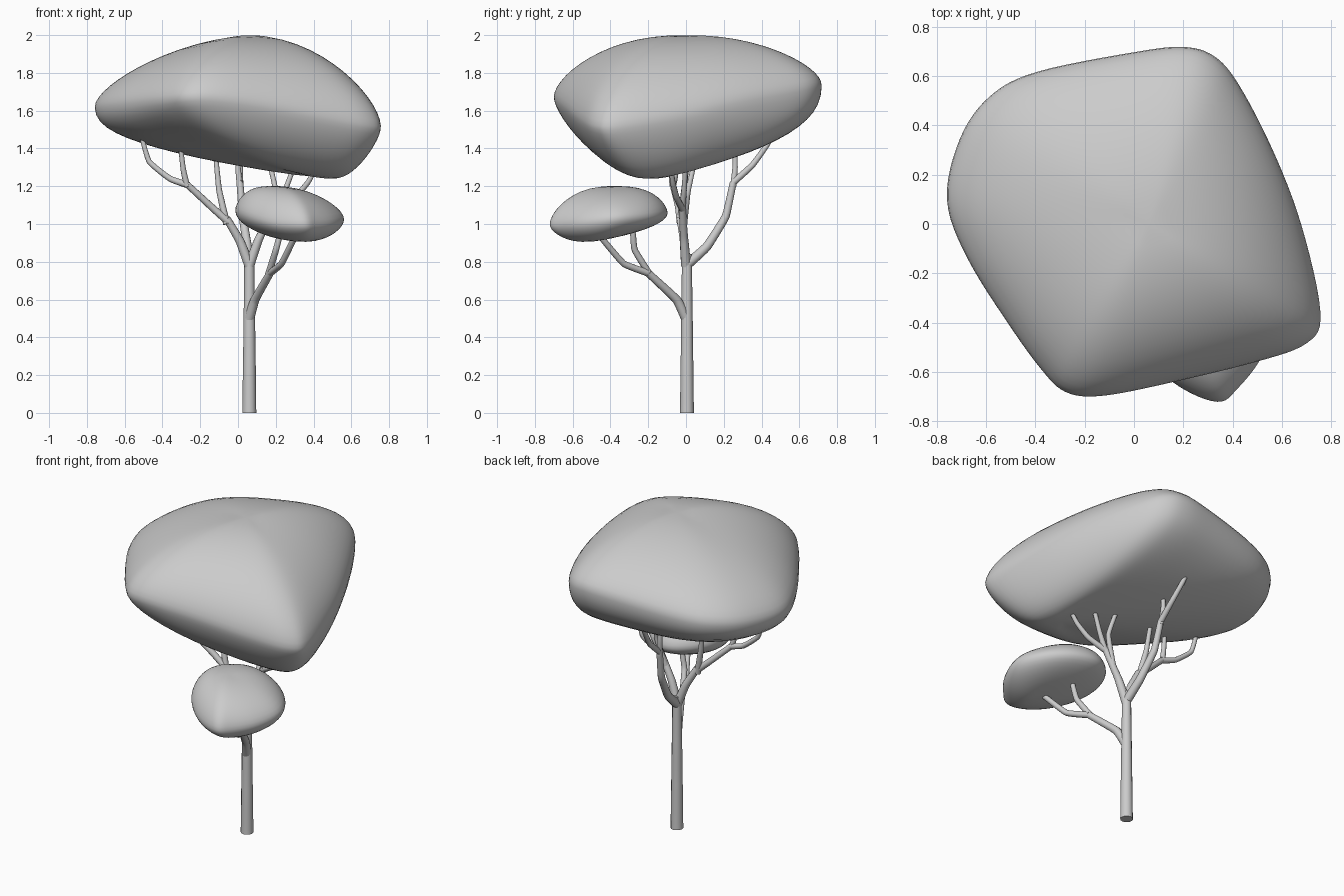
import bpy
from mathutils import Vector


def spline(pts, i, t):
    """Closed Catmull-Rom interpolation of equal-length tuples."""
    n = len(pts)
    a, b, c, d = (pts[(i + k) % n] for k in (-1, 0, 1, 2))
    return [0.5 * (2*q + (r - p)*t + (2*p - 5*q + 4*r - s)*t*t + (3*q - p - 3*r + s)*t**3)
            for p, q, r, s in zip(a, b, c, d)]


def blur(loop, w):
    """Moving average around a closed loop."""
    n = len(loop)
    return [[sum(loop[(i + k) % n][c] for k in range(-w, w + 1)) / (2 * w + 1)
             for c in range(6)] for i in range(n)]


def canopy(name, rim, top, bottom, steps=6, rings=14):
    """Rounded crown: rim rows are x, y, z, top fullness, bottom fullness, bottom roundness."""
    loop = [spline(rim, i, k / steps) for i in range(len(rim)) for k in range(steps)]
    n = len(loop)
    soft = blur(blur(loop, n // 18), n // 18)   # inner rings lose their corners
    verts, faces = [top], []
    svals = [1 - (1 - k / rings) ** 2 for k in range(1, rings + 1)]

    def ring(s):
        w = s ** 4
        return [[a + (b - a) * w for a, b in zip(p, q)] for p, q in zip(soft, loop)]

    for s in svals:
        for x, y, z, a, p, q in ring(s):
            verts.append((top[0] + (x - top[0]) * s, top[1] + (y - top[1]) * s,
                          z + (top[2] - z) * max(0, 1 - s ** a) ** 0.6))
    for s in reversed(svals[:-1]):
        for x, y, z, a, p, q in ring(s):
            verts.append((bottom[0] + (x - bottom[0]) * s, bottom[1] + (y - bottom[1]) * s,
                          z + (bottom[2] - z) * max(0, 1 - s ** p) ** q))
    verts.append(bottom)
    count = 2 * rings - 1
    last = len(verts) - 1
    for j in range(n):
        k = (j + 1) % n
        faces.append((0, 1 + j, 1 + k))
        for r in range(count - 1):
            o = 1 + r * n
            faces.append((o + j, o + n + j, o + n + k, o + k))
        o = 1 + (count - 1) * n
        faces.append((o + j, last, o + k))
    me = bpy.data.meshes.new(name)
    me.from_pydata(verts, [], faces)
    me.polygons.foreach_set("use_smooth", [True] * len(me.polygons))
    ob = bpy.data.objects.new(name, me)
    bpy.context.collection.objects.link(ob)
    sm = ob.modifiers.new("soften", 'SMOOTH')
    sm.factor, sm.iterations = 0.5, 6


def limb(name, pts, r0, r1):
    """Tapered round tube with softly bent joints."""
    cu = bpy.data.curves.new(name, 'CURVE')
    cu.dimensions = '3D'
    cu.bevel_depth, cu.bevel_resolution, cu.use_fill_caps = 1.0, 4, True
    cu.resolution_u = 5
    sp = cu.splines.new('BEZIER')
    sp.bezier_points.add(len(pts) - 1)
    v = [Vector(p) for p in pts]
    for i, bp in enumerate(sp.bezier_points):
        a, b = v[max(i - 1, 0)], v[min(i + 1, len(v) - 1)]
        d = (b - a).normalized() * 0.02
        bp.handle_left_type = bp.handle_right_type = 'FREE'
        bp.co, bp.handle_left, bp.handle_right = v[i], v[i] - d, v[i] + d
        bp.radius = r0 + (r1 - r0) * i / (len(pts) - 1)
    ob = bpy.data.objects.new(name, cu)
    bpy.context.collection.objects.link(ob)


# main crown
canopy("main_canopy", [
    (-0.765, 0.10, 1.62, 1.5, 1.0, 0.40), (-0.71, 0.35, 1.63, 1.6, 1.0, 0.40),
    (-0.59, 0.52, 1.65, 1.7, 1.0, 0.40), (-0.40, 0.62, 1.67, 1.8, 1.0, 0.40),
    (0.0, 0.70, 1.72, 2.0, 1.0, 0.40), (0.20, 0.722, 1.74, 2.1, 1.0, 0.40),
    (0.325, 0.685, 1.73, 2.1, 1.1, 0.42), (0.425, 0.57, 1.70, 2.0, 1.3, 0.46),
    (0.565, 0.30, 1.65, 1.9, 1.5, 0.50),
    (0.68, 0.0, 1.58, 1.8, 2.2, 0.60), (0.76, -0.36, 1.52, 1.75, 3.0, 0.65),
    (0.705, -0.485, 1.52, 1.9, 2.7, 0.68), (0.50, -0.56, 1.56, 2.1, 2.2, 0.65),
    (0.15, -0.645, 1.63, 2.2, 1.8, 0.65), (-0.13, -0.70, 1.67, 2.3, 1.6, 0.65),
    (-0.28, -0.685, 1.67, 2.2, 1.4, 0.62), (-0.38, -0.59, 1.66, 2.0, 1.2, 0.56),
    (-0.51, -0.41, 1.65, 1.8, 1.0, 0.48),
    (-0.68, -0.14, 1.63, 1.6, 1.0, 0.42)], (0.07, 0.0, 2.003), (0.47, -0.17, 1.235))

# small crown on the low front branch
canopy("small_canopy", [
    (0.34, -0.725, 1.0, 2.2, 2.0, 0.5), (0.42, -0.67, 1.0, 2.2, 2.2, 0.5),
    (0.52, -0.54, 1.01, 1.9, 2.2, 0.5), (0.565, -0.37, 1.03, 1.8, 2.0, 0.5),
    (0.48, -0.21, 1.04, 2.2, 1.5, 0.5), (0.34, -0.115, 1.05, 3.0, 1.2, 0.5),
    (0.17, -0.10, 1.06, 3.3, 1.2, 0.5), (0.03, -0.21, 1.07, 3.5, 1.4, 0.5),
    (-0.018, -0.36, 1.07, 3.5, 1.6, 0.5), (0.04, -0.53, 1.05, 2.8, 1.7, 0.5),
    (0.18, -0.66, 1.01, 2.3, 1.8, 0.5)], (0.20, -0.40, 1.202), (0.34, -0.53, 0.903), 6, 10)

# trunk
limb("trunk", [(0.06, 0.005, 0), (0.06, 0.005, 0.28), (0.06, 0.005, 0.55), (0.06, 0.005, 0.84)], 0.037, 0.026)

# low front branch and its twigs
limb("front_branch", [(0.06, 0, 0.50), (0.09, -0.05, 0.60), (0.17, -0.20, 0.74)], 0.027, 0.020)
limb("front_twig_a", [(0.17, -0.20, 0.74), (0.23, -0.33, 0.79), (0.30, -0.45, 0.93), (0.32, -0.48, 0.98)], 0.019, 0.014)
limb("front_twig_b", [(0.16, -0.19, 0.73), (0.20, -0.27, 0.86), (0.22, -0.28, 0.94), (0.23, -0.29, 1.02)], 0.018, 0.014)

# left branch and its twigs
limb("left_branch", [(0.06, 0, 0.78), (0.01, -0.01, 0.91), (-0.06, -0.03, 1.03)], 0.027, 0.020)
limb("left_outer", [(-0.05, -0.03, 1.01), (-0.14, -0.04, 1.09), (-0.27, -0.07, 1.21)], 0.020, 0.017)
limb("left_twig_a", [(-0.26, -0.07, 1.205), (-0.36, -0.06, 1.24), (-0.47, -0.05, 1.33), (-0.51, -0.05, 1.46)], 0.018, 0.012)
limb("left_twig_b", [(-0.27, -0.07, 1.20), (-0.29, -0.08, 1.29), (-0.305, -0.09, 1.42)], 0.017, 0.012)
limb("left_twig_c", [(-0.06, -0.03, 1.0), (-0.10, -0.01, 1.18), (-0.12, 0.01, 1.38)], 0.019, 0.012)

# back branch and its twigs
limb("back_branch", [(0.06, 0, 0.78), (0.05, 0.11, 0.88), (0.025, 0.21, 1.04), (0.01, 0.25, 1.22)], 0.027, 0.018)
limb("back_twig_a", [(0.01, 0.25, 1.20), (0.0, 0.26, 1.30), (0.0, 0.26, 1.42)], 0.017, 0.012)
limb("back_twig_b", [(0.01, 0.25, 1.22), (0.01, 0.35, 1.31), (-0.01, 0.43, 1.42), (-0.02, 0.47, 1.50)], 0.018, 0.012)

# right branch and its twigs
limb("right_branch", [(0.06, 0, 0.78), (0.11, -0.01, 0.92), (0.20, -0.02, 1.09)], 0.027, 0.018)
limb("right_twig_a", [(0.20, -0.02, 1.08), (0.30, -0.05, 1.14), (0.37, -0.07, 1.22), (0.42, -0.08, 1.31)], 0.018, 0.012)
limb("right_twig_b", [(0.20, -0.02, 1.08), (0.25, -0.01, 1.18), (0.31, 0.0, 1.34)], 0.017, 0.012)
limb("right_twig_c", [(0.15, -0.01, 1.0), (0.20, 0.01, 1.17), (0.16, 0.05, 1.35)], 0.017, 0.012)
